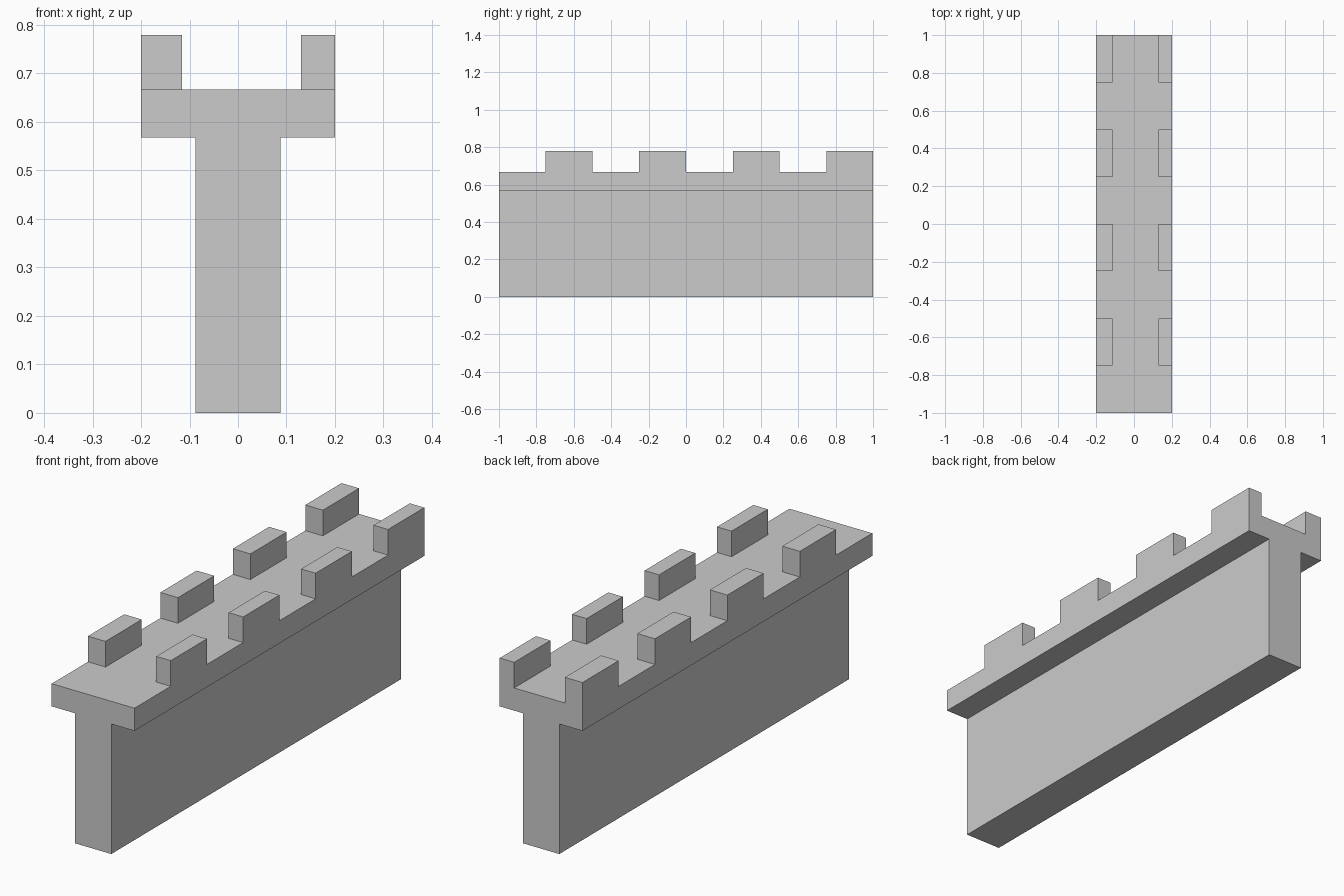
import bpy
import bmesh

if "Cube" in bpy.data.objects:
    bpy.data.objects.remove(bpy.data.objects["Cube"])

LENGTH, SECTIONS = 2.0, 8
DECK_Z, MERLON_HEIGHT = 0.667, 0.112

# T-shaped cross-section (x, z); the deck is split where the merlons stand
PROFILE = [
    (-0.088, 0.0), (0.088, 0.0), (0.088, 0.568), (0.2, 0.568),
    (0.2, DECK_Z), (0.13, DECK_Z), (-0.115, DECK_Z),
    (-0.2, DECK_Z), (-0.2, 0.568), (-0.088, 0.568),
]

bm = bmesh.new()

# Wall and walkway: the cross-section repeated along y
step = LENGTH / SECTIONS
rings = [[bm.verts.new((x, -LENGTH / 2 + i * step, z)) for x, z in PROFILE]
         for i in range(SECTIONS + 1)]
count = len(PROFILE)
merlon_faces = []
for i, (a, b) in enumerate(zip(rings, rings[1:])):
    for j in range(count):
        k = (j + 1) % count
        face = bm.faces.new((a[j], a[k], b[k], b[j]))
        # Deck edge strips of every second section carry a merlon
        if j in (4, 6) and i % 2 == 1:
            merlon_faces.append(face)
bm.faces.new(rings[0])
bm.faces.new(rings[-1])
bmesh.ops.recalc_face_normals(bm, faces=bm.faces[:])

# Merlons: raised from the deck on both sides
raised = bmesh.ops.extrude_discrete_faces(bm, faces=merlon_faces)["faces"]
bmesh.ops.translate(bm, vec=(0, 0, MERLON_HEIGHT),
                    verts=list({v for f in raised for v in f.verts}))
bmesh.ops.recalc_face_normals(bm, faces=bm.faces[:])

mesh = bpy.data.meshes.new("battlement_wall")
bm.to_mesh(mesh)
bm.free()
wall = bpy.data.objects.new("battlement_wall", mesh)
bpy.context.collection.objects.link(wall)
